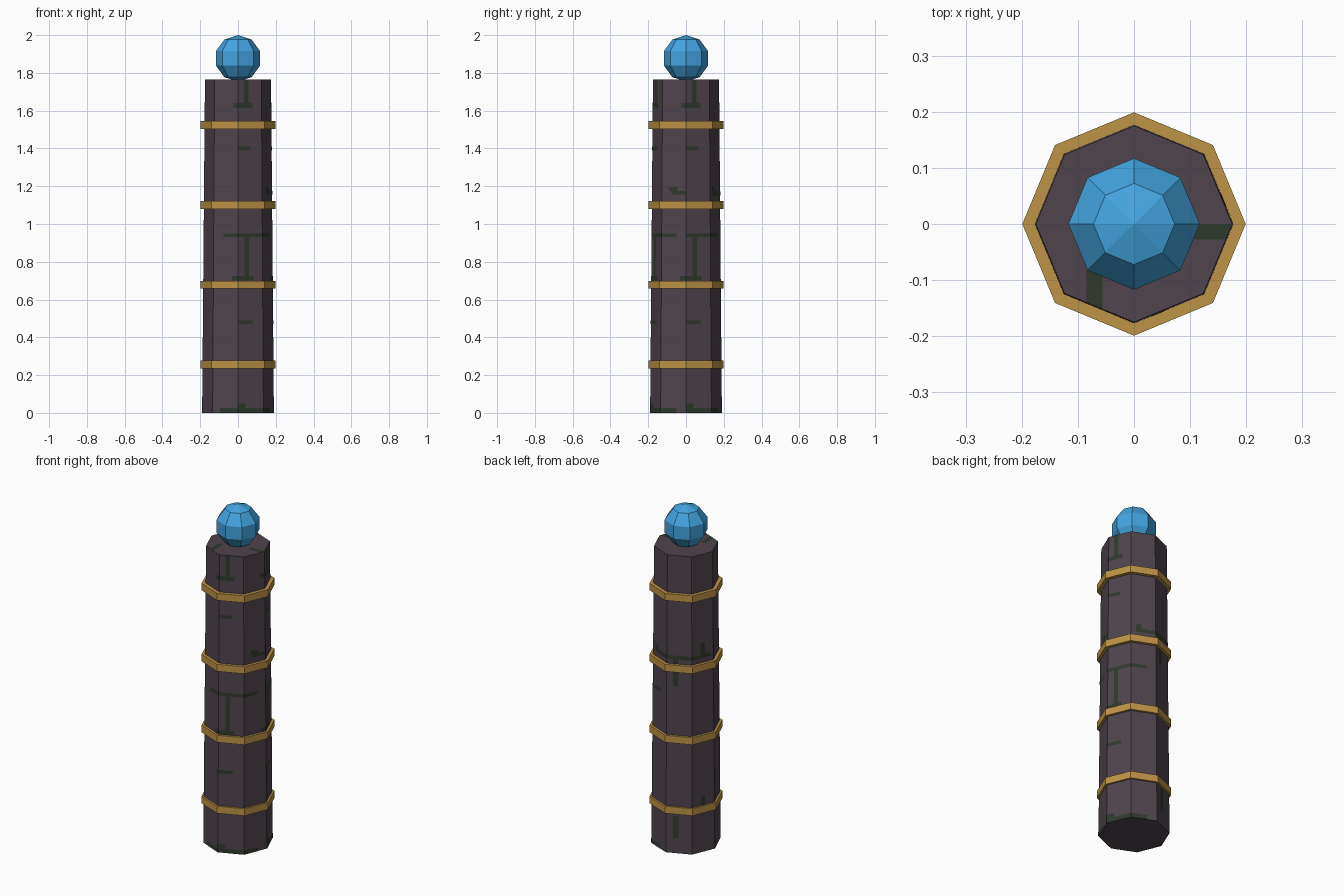
import bpy, math

cube = bpy.data.objects.get("Cube")
if cube:
    bpy.data.objects.remove(cube, do_unlink=True)

SIDES, HEIGHT, R_BASE, R_TOP = 8, 1.765, 0.19, 0.175


def material(name, hex_colour):
    """Flat material from an sRGB hex colour, stored as linear values."""
    srgb = [int(hex_colour[i:i + 2], 16) / 255 for i in (0, 2, 4)]
    rgba = [((c + 0.055) / 1.055) ** 2.4 for c in srgb] + [1]
    mat = bpy.data.materials.new(name)
    mat.use_nodes = True
    mat.diffuse_color = rgba
    mat.node_tree.nodes["Principled BSDF"].inputs["Base Color"].default_value = rgba
    return mat


stone = material("dark purple stone", "4F444D")
moss = material("dark green moss", "2E3A2C")
gold = material("gold", "BD9346")
blue = material("bright blue", "43A5E0")


def finish(name, mat):
    obj = bpy.context.object
    obj.name = obj.data.name = name
    obj.data.materials.append(mat)
    return obj


# Tapered octagonal shaft
bpy.ops.mesh.primitive_cone_add(vertices=SIDES, radius1=R_BASE, radius2=R_TOP,
                                depth=HEIGHT, location=(0, 0, HEIGHT / 2))
finish("shaft", stone)

# Gold bands
for i in range(4):
    bpy.ops.mesh.primitive_cylinder_add(vertices=SIDES, radius=0.199, depth=0.042,
                                        location=(0, 0, 0.256 + 0.4225 * i))
    finish(f"band_{i + 1}", gold)

# Faceted orb on top
bpy.ops.mesh.primitive_uv_sphere_add(segments=SIDES, ring_count=5, radius=0.123,
                                     location=(0, 0, 1.877))
finish("orb", blue)

# Moss marks: thin plates hugging the shaft
verts, faces = [], []


def plate(corners):
    faces.append(range(len(verts), len(verts) + len(corners)))
    verts.extend(corners)


def on_shaft(u, z):
    """Point on the shaft; u counts sides counter-clockwise from +x."""
    side = math.floor(u)
    t = u - side
    return side, t, z


def shaft_point(side, t, z):
    r = R_BASE + (R_TOP - R_BASE) * z / HEIGHT + 0.0015
    a, b = (math.tau * k / SIDES for k in (side, side + 1))
    return (r * (math.cos(a) * (1 - t) + math.cos(b) * t),
            r * (math.sin(a) * (1 - t) + math.sin(b) * t), z)


def streak(u0, u1, z0, z1):
    """Rectangle of moss, folded over every shaft edge it crosses."""
    u = u0
    while u < u1 - 1e-6:
        side = math.floor(u + 1e-6)
        end = min(u1, side + 1)
        a, b = u - side, end - side
        plate([shaft_point(side, a, z0), shaft_point(side, b, z0),
               shaft_point(side, b, z1), shaft_point(side, a, z1)])
        u = end


# Repeated joint pattern on the front and side
for s in (6, 8):
    streak(s - 0.2, s + 0.62, 1.615, 1.64)
    streak(s + 0.25, s + 0.44, 1.64, HEIGHT)
    streak(s, s + 0.52, 1.39, 1.41)
    streak(s + 0.27, s + 0.45, 0.725, 0.93)
    streak(s - 0.24, s + 0.62, 0.7, 0.725)
    streak(s, s + 0.58, 0.47, 0.49)
    streak(s, s + 0.3, 0.025, 0.05)
    streak(s, s + 1.62, 0.93, 0.95)
    streak(s, s + 1.62, 0, 0.025)
streak(5.4, 6, 0.93, 0.95)
streak(5.3, 6, 0, 0.025)

# Long seam around the back with its drips
streak(7.4, 8, 1.155, 1.175)
streak(7.3, 7.65, 1.175, 1.195)
streak(1.2, 3.85, 1.15, 1.172)
streak(1.2, 1.4, 1.172, 1.2)
streak(3.4, 3.6, 1.172, 1.24)
streak(2.25, 2.45, 0.99, 1.15)
streak(2.28, 2.48, 0.09, 0.22)
streak(3.4, 3.58, 0.26, 0.33)

# Moss on the top face
TOP = HEIGHT + 0.0015
plate([(-0.085, -0.139, TOP), (-0.056, -0.151, TOP),
       (-0.056, -0.06, TOP), (-0.085, -0.06, TOP)])
plate([(0.09, -0.028, TOP), (0.163, -0.028, TOP), (0.174, 0, TOP), (0.09, 0, TOP)])

mesh = bpy.data.meshes.new("moss_marks")
mesh.from_pydata(verts, [], [list(f) for f in faces])
mesh.materials.append(moss)
bpy.context.collection.objects.link(bpy.data.objects.new("moss_marks", mesh))
